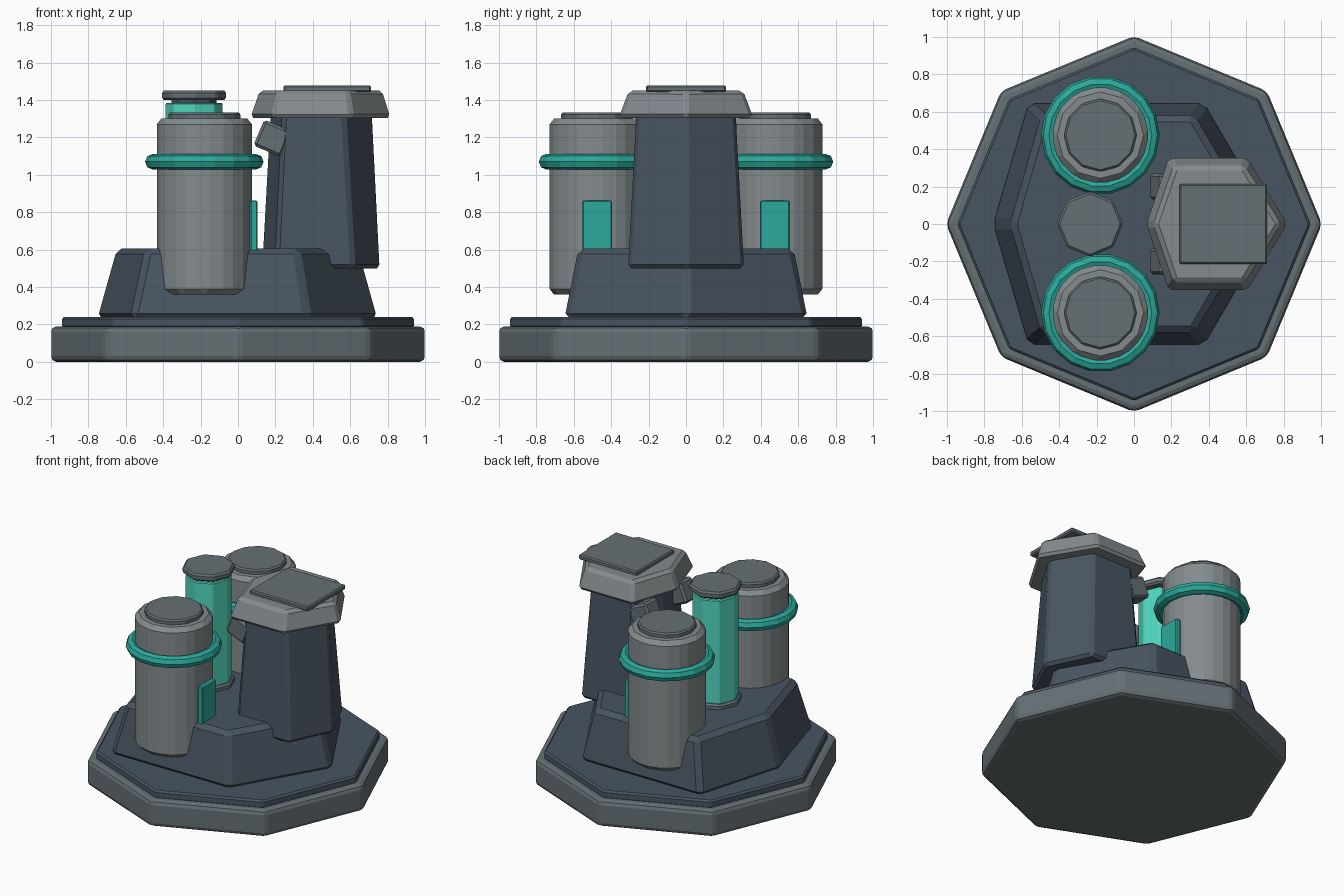
import bpy, bmesh, math
from mathutils import Matrix

if "Cube" in bpy.data.objects:
    bpy.data.objects.remove(bpy.data.objects["Cube"])


def mat(name, r, g, b):
    m = bpy.data.materials.new(name)
    m.diffuse_color = (r, g, b, 1)
    m.use_nodes = True
    m.node_tree.nodes["Principled BSDF"].inputs["Base Color"].default_value = m.diffuse_color
    return m


DARK = mat("dark_slate", 0.065, 0.09, 0.12)
MID = mat("mid_grey", 0.13, 0.16, 0.175)
LIGHT = mat("light_grey", 0.23, 0.26, 0.27)
TEAL = mat("teal", 0.025, 0.40, 0.33)
GLOW = mat("bright_teal", 0.08, 0.68, 0.52)


def finish(name, bm, material, bevel=0.0, segments=1):
    bmesh.ops.recalc_face_normals(bm, faces=bm.faces)
    me = bpy.data.meshes.new(name)
    bm.to_mesh(me)
    bm.free()
    me.materials.append(material)
    ob = bpy.data.objects.new(name, me)
    bpy.context.collection.objects.link(ob)
    if bevel:
        mod = ob.modifiers.new("Bevel", 'BEVEL')
        mod.width, mod.segments = bevel, segments
        mod.limit_method = 'ANGLE'
        mod.angle_limit = math.radians(28)
    return ob


def loft(name, bottom, z0, top, z1, material, bevel=0.0, segments=1):
    """Solid between two outlines with the same number of points."""
    bm = bmesh.new()
    a = [bm.verts.new((x, y, z0)) for x, y in bottom]
    b = [bm.verts.new((x, y, z1)) for x, y in top]
    n = len(a)
    bm.faces.new(a)
    bm.faces.new(b)
    for i in range(n):
        j = (i + 1) % n
        bm.faces.new((a[i], a[j], b[j], b[i]))
    return finish(name, bm, material, bevel, segments)


def ngon(n, r, cx=0, cy=0):
    return [(cx + r * math.cos(2 * math.pi * i / n),
             cy + r * math.sin(2 * math.pi * i / n)) for i in range(n)]


def prism(name, n, r, z0, z1, material, bevel=0.0, cx=0, cy=0, segments=1):
    o = ngon(n, r, cx, cy)
    return loft(name, o, z0, o, z1, material, bevel, segments)


def hexa(left, x0, x1, right, y):
    """Six-sided outline pointed along x."""
    return [(left, 0), (x0, -y), (x1, -y), (right, 0), (x1, y), (x0, y)]


def box(name, centre, size, material, bevel=0.0, tilt=0.0):
    bm = bmesh.new()
    bmesh.ops.create_cube(bm, size=1, matrix=Matrix.Translation(centre)
                          @ Matrix.Rotation(tilt, 4, 'Y')
                          @ Matrix.Diagonal((*size, 1)))
    return finish(name, bm, material, bevel)


def ring(name, centre, major, minor, n, k, material):
    bm = bmesh.new()
    loops = []
    for i in range(n):
        a = 2 * math.pi * i / n
        loop = []
        for j in range(k):
            b = 2 * math.pi * j / k
            r = major + minor * math.cos(b)
            loop.append(bm.verts.new((centre[0] + r * math.cos(a),
                                      centre[1] + r * math.sin(a),
                                      centre[2] + minor * math.sin(b))))
        loops.append(loop)
    for i in range(n):
        p, q = loops[i], loops[(i + 1) % n]
        for j in range(k):
            m = (j + 1) % k
            bm.faces.new((p[j], q[j], q[m], p[m]))
    return finish(name, bm, material)


# Octagonal foundation and deck
prism("foundation", 8, 1.005, 0, 0.19, MID, 0.03, segments=2)
prism("deck", 8, 0.945, 0.18, 0.24, DARK, 0.012)

# Sloped plinth
loft("plinth", hexa(-0.76, -0.57, 0.38, 0.76, 0.65), 0.23,
     hexa(-0.655, -0.49, 0.32, 0.655, 0.575), 0.605, DARK, 0.03)

# Tower with flared head and roof plate
loft("tower", hexa(0.125, 0.20, 0.62, 0.765, 0.31), 0.5,
     hexa(0.17, 0.24, 0.57, 0.725, 0.265), 1.33, DARK, 0.02)
loft("tower_head", hexa(0.06, 0.18, 0.61, 0.825, 0.36), 1.305,
     hexa(0.11, 0.215, 0.59, 0.78, 0.305), 1.45, LIGHT, 0.02)
box("roof_plate", (0.477, 0, 1.46), (0.47, 0.43, 0.035), MID, 0.008)

# Glowing core column with collar and cap
prism("core_collar", 8, 0.175, 0.59, 0.64, MID, 0.012, cx=-0.235)
prism("core_column", 8, 0.154, 0.6, 1.385, GLOW, 0.006, cx=-0.235)
prism("core_neck", 8, 0.12, 1.37, 1.41, DARK, cx=-0.235)
prism("core_cap", 8, 0.175, 1.40, 1.45, MID, 0.012, cx=-0.235)

# Mirrored tanks, bands, panels and tower lamps
for side, s in (("front", -1), ("back", 1)):
    cx, cy = -0.18, 0.475 * s
    prism(side + "_tank", 12, 0.262, 0.36, 1.3, LIGHT, 0.03, cx, cy)
    prism(side + "_tank_lid", 12, 0.195, 1.28, 1.333, MID, 0.01, cx, cy)
    ring(side + "_tank_band", (cx, cy, 1.07), 0.275, 0.042, 18, 8, TEAL)
    box(side + "_tank_panel", (0.085, cy, 0.72), (0.04, 0.16, 0.285), TEAL, 0.006)
    box(side + "_tower_lamp", (0.185, 0.2 * s, 1.195), (0.16, 0.14, 0.15), MID,
        0.015, math.radians(23))
